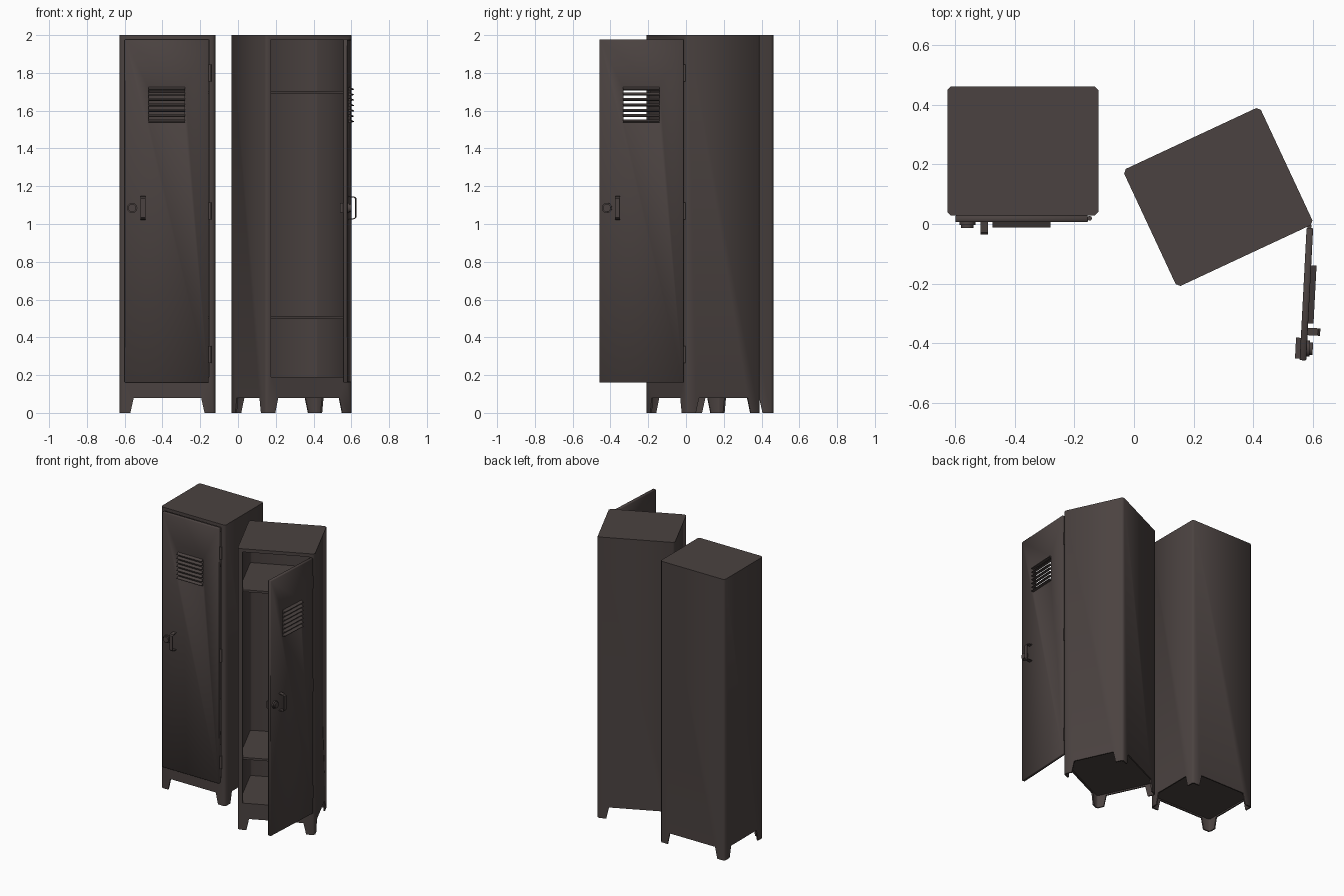
import bpy, bmesh, math
from mathutils import Matrix, Vector

if "Cube" in bpy.data.objects:
    bpy.data.objects.remove(bpy.data.objects["Cube"])

W, D, H, T = 0.507, 0.434, 2.0, 0.009      # width, depth, height, sheet thickness
metal = bpy.data.materials.new("dark_brown_metal")
metal.diffuse_color = (0.070, 0.055, 0.052, 1)
metal.use_nodes = True
metal.node_tree.nodes["Principled BSDF"].inputs["Base Color"].default_value = metal.diffuse_color


def prism(name, pts, axis, a, b):
    """Extrude a 2D outline along an axis; outline is in the other two axes, in order."""
    def place(p, t):
        v = list(p)
        v.insert('xyz'.index(axis), t)
        return v
    bm = bmesh.new()
    face = bm.faces.new([bm.verts.new(place(p, a)) for p in pts])
    ext = bmesh.ops.extrude_face_region(bm, geom=[face])
    move = Vector(place((0, 0), b - a))
    bmesh.ops.translate(bm, vec=move, verts=[v for v in ext['geom'] if isinstance(v, bmesh.types.BMVert)])
    bmesh.ops.recalc_face_normals(bm, faces=bm.faces)
    me = bpy.data.meshes.new(name)
    bm.to_mesh(me)
    bm.free()
    me.materials.append(metal)
    ob = bpy.data.objects.new(name, me)
    bpy.context.collection.objects.link(ob)
    return ob


def box(name, x0, x1, y0, y1, z0, z1):
    return prism(name, [(x0, y0), (x1, y0), (x1, y1), (x0, y1)], 'z', z0, z1)


def plan(inset, c):
    """Locker floor plan with chamfered corners."""
    x, y0, y1 = W / 2 - inset, inset, D - inset
    return [(-x + c, y0), (x - c, y0), (x, y0 + c), (x, y1 - c),
            (x - c, y1), (-x + c, y1), (-x, y1 - c), (-x, y0 + c)]


def apply_mods(ob):
    bpy.context.view_layer.update()
    dg = bpy.context.evaluated_depsgraph_get()
    me = bpy.data.meshes.new_from_object(ob.evaluated_get(dg))
    ob.modifiers.clear()
    ob.data = me


def cut(ob, cutters):
    for c in cutters:
        m = ob.modifiers.new("cut", 'BOOLEAN')
        m.operation, m.solver, m.object = 'DIFFERENCE', 'EXACT', c
        apply_mods(ob)
        bpy.data.objects.remove(c)


def smooth(ob, angle):
    bpy.ops.object.select_all(action='DESELECT')
    ob.select_set(True)
    bpy.context.view_layer.objects.active = ob
    bpy.ops.object.shade_smooth_by_angle(angle=math.radians(angle))


def body(tag):
    """Cabinet shell with feet, opening and shelves."""
    shell = prism(tag + "_cabinet", plan(0, 0.012), 'z', 0, H)

    def notch(c, half):      # trapezoid gap between two feet
        a, b = half - 0.055, half - 0.075
        return [(c - a, -0.01), (c + a, -0.01), (c + b, 0.08), (c - b, 0.08)]
    cut(shell, [
        prism("cavity", plan(T, 0.009), 'z', 0.19, H - T),
        box("opening", -0.22, 0.219, -0.1, 0.1, 0.19, 1.977),
        prism("underside", plan(T, 0.009), 'z', -0.1, 0.09),
        prism("notch_y", notch(0, W / 2), 'y', -0.1, D + 0.1),
        prism("notch_x", notch(D / 2, D / 2), 'x', -0.4, 0.4)])
    smooth(shell, 50)
    parts = [shell]
    for n, z in (("upper", 1.69), ("lower", 0.497)):
        parts.append(box(f"{tag}_{n}_shelf", -W / 2 + T, W / 2 - T, 0.008, D - T, z, z + 0.015))
    return parts


def door(tag):
    """Door leaf, origin at the hinge end of its back face, front towards -y."""
    F, x0, x1 = -0.022, -0.32, -0.125
    leaf = box(tag + "_door", -0.445, 0, F, 0, 0.16, 1.977)
    cut(leaf, [box("vent", x0 + 0.003, x1 - 0.003, -0.1, 0.1, 1.543, 1.717)])
    bev = leaf.modifiers.new("bevel", 'BEVEL')
    bev.width, bev.segments = 0.003, 1
    apply_mods(leaf)
    smooth(leaf, 50)
    parts = [leaf]
    # vent louvres
    for i in range(7):
        z = 1.537 + i * 0.0285
        parts.append(prism(f"{tag}_louvre_{i}", [(F + 0.012, z + 0.012), (F, z), (F - 0.018, z + 0.003),
                           (F - 0.018, z + 0.007), (F, z + 0.016)], 'x', x0, x1))
    # round lock
    N = 20
    for n, r, y0, y1 in (("base", 0.027, F, F - 0.010), ("cap", 0.021, F - 0.010, F - 0.020)):
        ring = [(-0.405 + r * math.cos(k * math.tau / N), 1.085 + r * math.sin(k * math.tau / N)) for k in range(N)]
        k = prism(f"{tag}_lock_{n}", ring, 'y', y0, y1)
        smooth(k, 40)
        parts.append(k)
    # bent strip handle
    parts.append(prism(tag + "_handle", [
        (F, 1.022), (F - 0.034, 1.026), (F - 0.042, 1.034), (F - 0.042, 1.136), (F - 0.034, 1.144), (F, 1.148),
        (F, 1.143), (F - 0.032, 1.139), (F - 0.037, 1.134), (F - 0.037, 1.036), (F - 0.032, 1.031), (F, 1.027)],
        'x', -0.36, -0.335))
    # latch box on the inside
    parts.append(box(tag + "_latch", -0.44, -0.37, 0, 0.016, 1.06, 1.11))
    # hinge barrels
    for n, z in enumerate((0.31, 1.07, 1.8)):
        ring = [(0.006 + 0.008 * math.cos(k * math.tau / 10), -0.009 + 0.008 * math.sin(k * math.tau / 10))
                for k in range(10)]
        h = prism(f"{tag}_hinge_{n}", ring, 'z', z - 0.045, z + 0.045)
        smooth(h, 50)
        parts.append(h)
    return parts


def put(parts, x, y, deg):
    m = Matrix.Translation((x, y, 0)) @ Matrix.Rotation(math.radians(deg), 4, 'Z')
    for p in parts:
        p.matrix_world = m


# closed locker on the left, turned locker with open door on the right
put(body("closed"), -0.3735, 0.028, 0)
put(door("closed"), -0.155, 0.028, 0)
put(body("open"), 0.375, -0.106, 25)
put(door("open"), 0.580, -0.013, 87)
